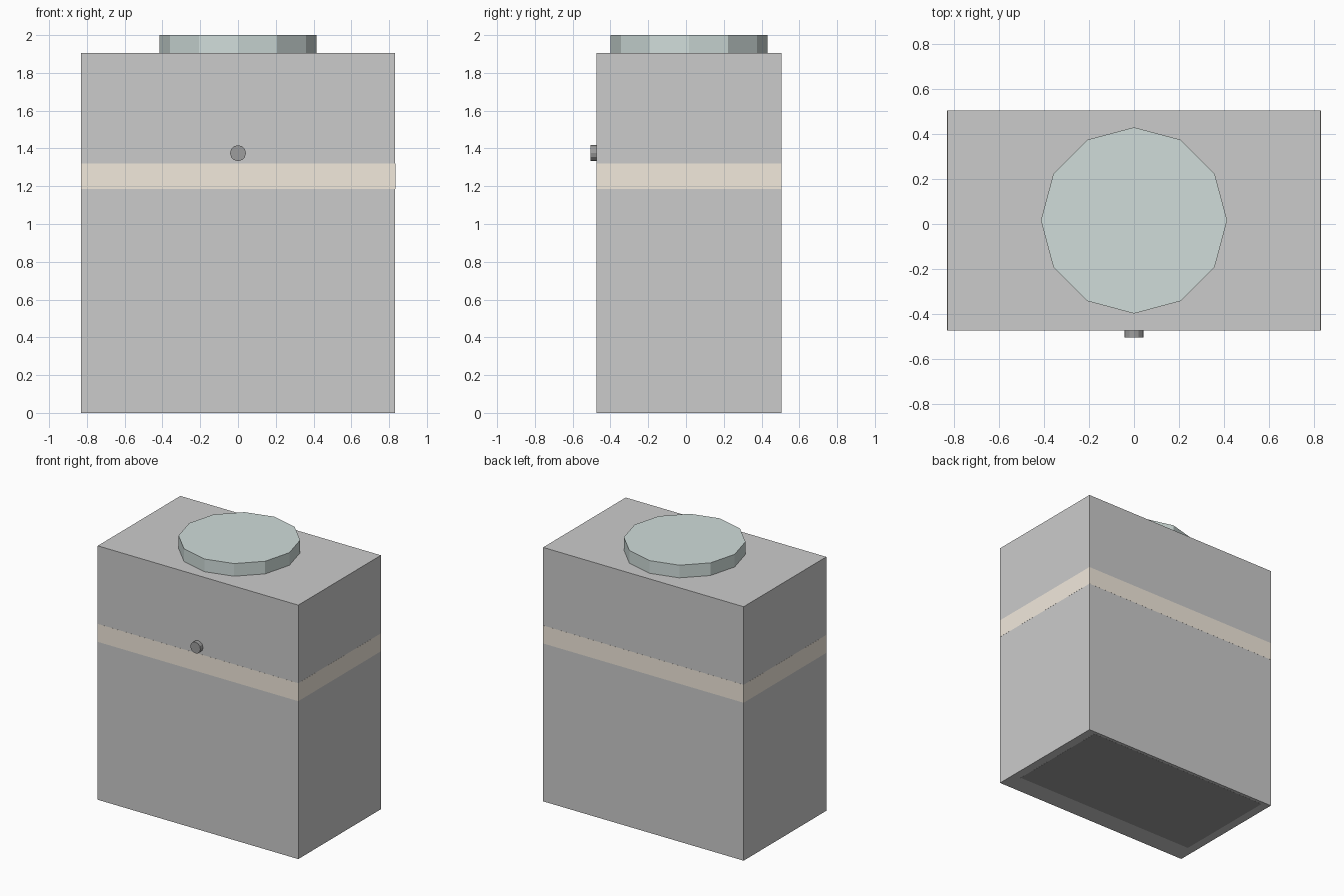
import bpy
from math import radians

if "Cube" in bpy.data.objects:
    bpy.data.objects.remove(bpy.data.objects["Cube"])


def paint(obj, name, color):
    mat = bpy.data.materials.get(name) or bpy.data.materials.new(name)
    mat.diffuse_color = (*color, 1)
    mat.use_nodes = True
    mat.node_tree.nodes["Principled BSDF"].inputs["Base Color"].default_value = mat.diffuse_color
    obj.data.materials.append(mat)


def box(name, lo, hi):
    center = [(a + b) / 2 for a, b in zip(lo, hi)]
    bpy.ops.mesh.primitive_cube_add(size=1, location=center)
    obj = bpy.context.object
    obj.name = name
    obj.scale = [b - a for a, b in zip(lo, hi)]
    bpy.ops.object.transform_apply(location=False, rotation=False, scale=True)
    return obj


def disc(name, radius, depth, location, tilt=0):
    bpy.ops.mesh.primitive_cylinder_add(vertices=12, radius=radius, depth=depth,
                                        location=location, rotation=(radians(tilt), 0, 0))
    obj = bpy.context.object
    obj.name = name
    return obj


X, FRONT, BACK, TOP = 0.832, -0.474, 0.505, 1.905
SKIN = 0.0005  # keeps flush parts from flickering

# Main body
box("body", (-X, FRONT, SKIN), (X, BACK, TOP))

# Flush band around the body
band = box("band", (-X - SKIN, FRONT - SKIN, 1.185), (X + SKIN, BACK + SKIN, 1.32))
paint(band, "tan", (0.89, 0.82, 0.72))

# Dark plate let into the underside
plate = box("base_plate", (-0.767, -0.325, 0), (0.767, 0.482, 0.03))
paint(plate, "dark", (0.34, 0.34, 0.34))

# Twelve-sided lid on top
lid = disc("lid", 0.415, 2 - TOP, (0, 0.016, (2 + TOP) / 2))
paint(lid, "grey_green", (0.63, 0.72, 0.70))

# Small round button on the front
button = disc("button", 0.042, 0.031, (0, FRONT - 0.0155, 1.375), tilt=90)
paint(button, "dark", (0.34, 0.34, 0.34))
